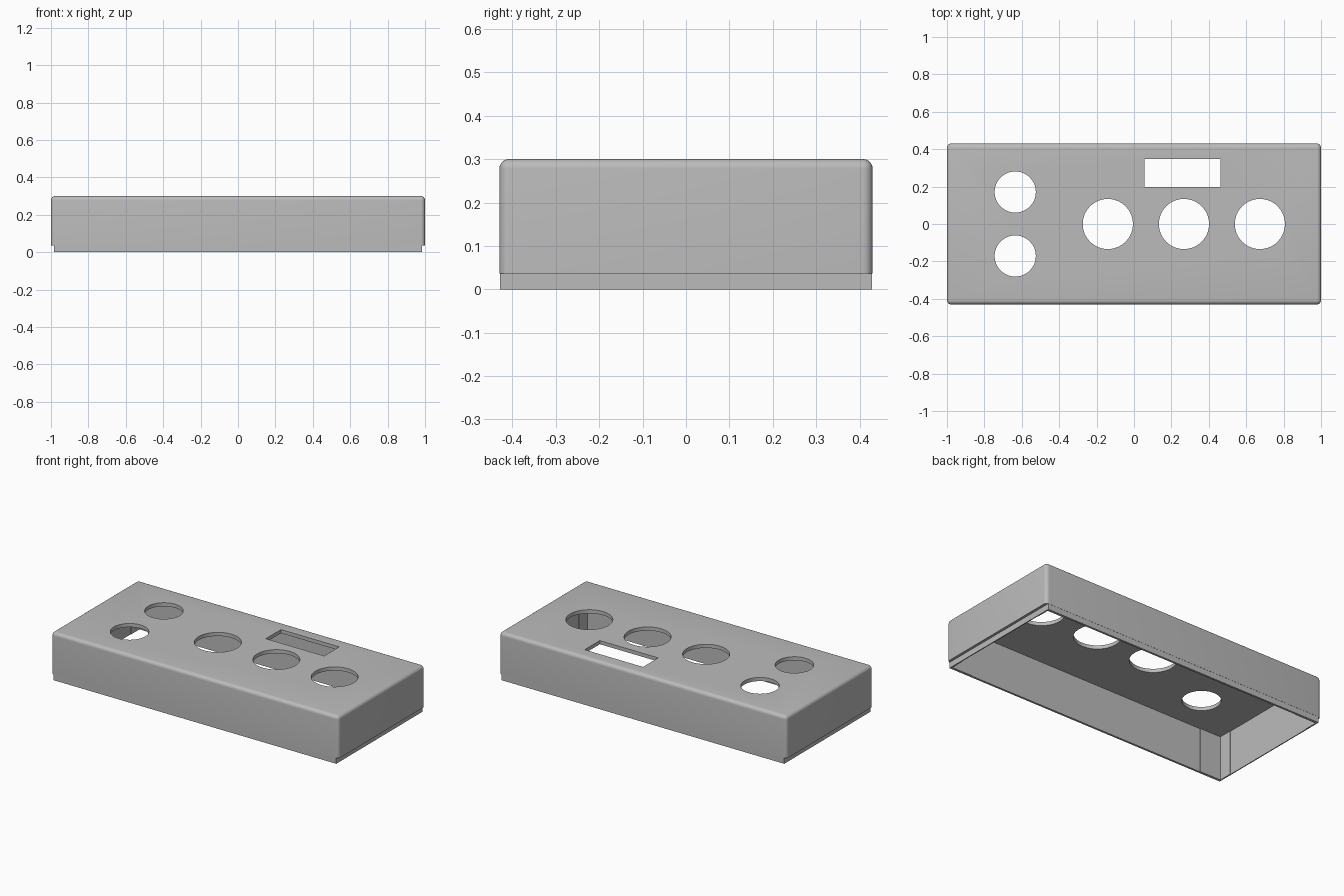
import bpy, bmesh, math
from mathutils import Matrix

if "Cube" in bpy.data.objects:
    bpy.data.objects.remove(bpy.data.objects["Cube"], do_unlink=True)

grey = bpy.data.materials.new("light_grey")
grey.use_nodes = True
grey.diffuse_color = (0.5, 0.5, 0.5, 1)
grey.node_tree.nodes["Principled BSDF"].inputs["Base Color"].default_value = (0.5, 0.5, 0.5, 1)


def add_object(name, bm):
    mesh = bpy.data.meshes.new(name)
    bm.to_mesh(mesh)
    bm.free()
    mesh.materials.append(grey)
    obj = bpy.data.objects.new(name, mesh)
    bpy.context.collection.objects.link(obj)
    return obj


def box(name, x0, x1, y0, y1, z0, z1, round_radius=0):
    bm = bmesh.new()
    bmesh.ops.create_cube(bm, size=1)
    for v in bm.verts:
        v.co = (x1 if v.co.x > 0 else x0, y1 if v.co.y > 0 else y0, z1 if v.co.z > 0 else z0)
    if round_radius:
        # Round every edge except those around the open bottom
        edges = [e for e in bm.edges if max(v.co.z for v in e.verts) > z0 + 0.01]
        bmesh.ops.bevel(bm, geom=edges, offset=round_radius, segments=6,
                        profile=0.5, affect='EDGES')
    return add_object(name, bm)


def cylinder(name, x, y, radius):
    bm = bmesh.new()
    bmesh.ops.create_cone(bm, cap_ends=True, segments=64, radius1=radius, radius2=radius,
                          depth=0.3, matrix=Matrix.Translation((x, y, 0.3)))
    return add_object(name, bm)


def cut(target, cutter):
    mod = target.modifiers.new("cut", 'BOOLEAN')
    mod.operation = 'DIFFERENCE'
    mod.solver = 'EXACT'
    mod.object = cutter
    bpy.context.view_layer.objects.active = target
    bpy.ops.object.modifier_apply(modifier=mod.name)
    bpy.data.objects.remove(cutter, do_unlink=True)


HX, HY = 1.0, 0.43           # outer half sizes
IX, IY = 0.978, 0.416        # cavity half sizes
STEP, TOP, CEILING = 0.036, 0.30, 0.277

# Rounded shell with an open underside
shell = box("enclosure_shell", -HX, HX, -HY, HY, STEP, TOP, 0.022)
cut(shell, box("cavity", -IX, IX, -IY, IY, -0.1, CEILING))

# Openings through the top: two small, three large, one window
for y in (-0.171, 0.171):
    cut(shell, cylinder("small_hole", -0.635, y, 0.11))
for x in (-0.14, 0.267, 0.673):
    cut(shell, cylinder("large_hole", x, 0, 0.134))
cut(shell, box("window", 0.056, 0.462, 0.197, 0.347, 0.2, 0.4))

# Recessed lip below the walls
lip = box("bottom_lip", -0.984, 0.984, -0.429, 0.429, 0, STEP)
cut(lip, box("lip_opening", -IX, IX, -IY, IY, -0.1, 0.1))

# Thin corner pads inside the walls
for sx, side in ((-1, "right"), (1, "left")):
    for sy, end in ((-1, "front"), (1, "back")):
        xs = sorted((sx * IX, sx * 0.83))
        ys = sorted((sy * IY, sy * (IY - 0.003)))
        box(f"corner_pad_long_{end}_{side}", *xs, *ys, 0, CEILING)
        xs = sorted((sx * IX, sx * (IX - 0.003)))
        ys = sorted((sy * IY, sy * 0.33))
        box(f"corner_pad_short_{end}_{side}", *xs, *ys, 0, CEILING)

# Smooth the rounded edges and hole walls
bpy.ops.object.select_all(action='DESELECT')
shell.select_set(True)
bpy.context.view_layer.objects.active = shell
bpy.ops.object.shade_smooth_by_angle(angle=math.radians(30))
